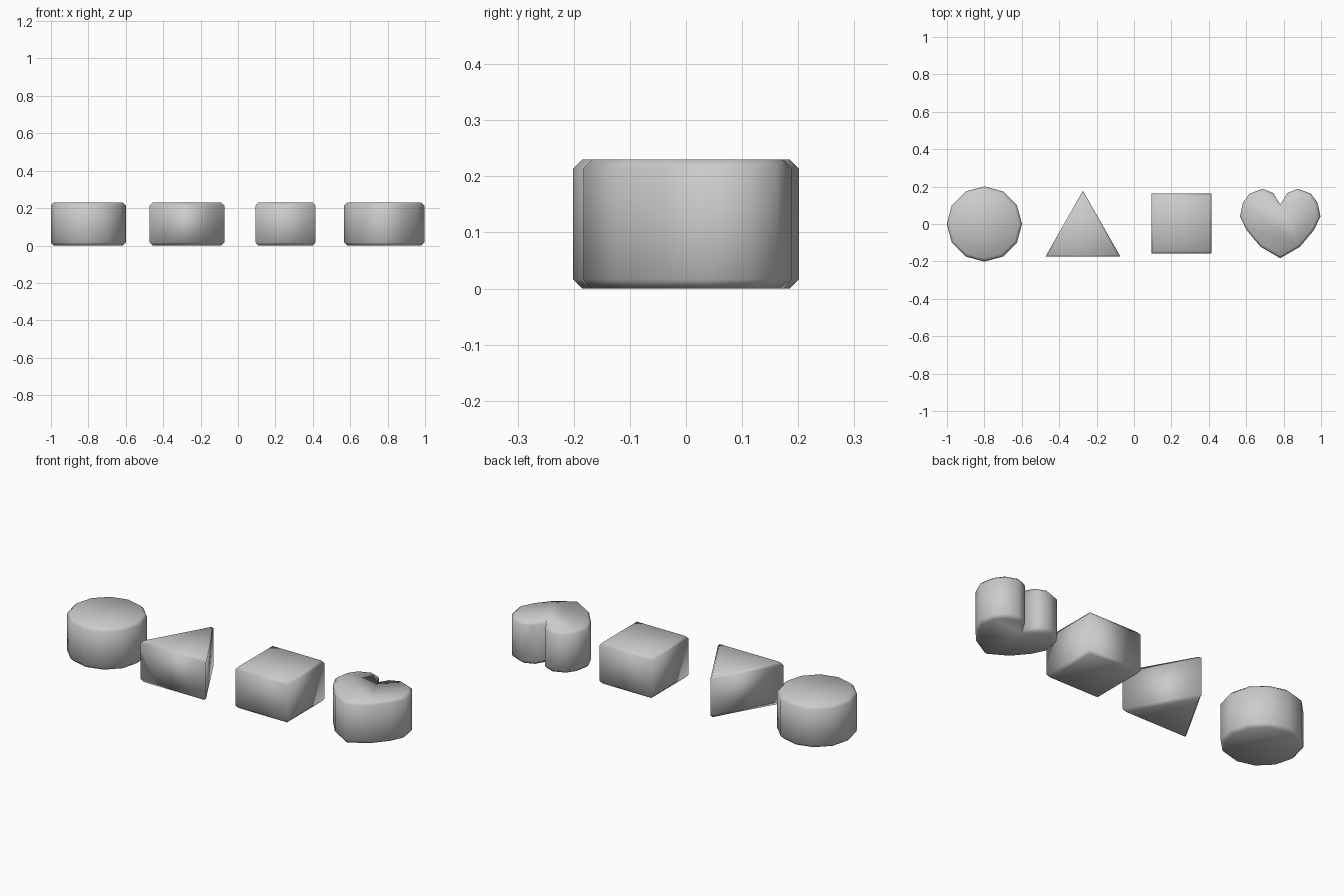
import bpy, bmesh
from math import cos, sin, pi

if "Cube" in bpy.data.objects:
    bpy.data.objects.remove(bpy.data.objects["Cube"])

HEIGHT = 0.23
BEVEL_Z = 0.016
CAP_SCALE = 0.92


def block(name, outline, centre, pivot=(0, 0)):
    """Prism from a counter-clockwise outline, with chamfered cap edges."""
    bm = bmesh.new()
    levels = [(0, CAP_SCALE), (BEVEL_Z, 1),
              (HEIGHT - BEVEL_Z, 1), (HEIGHT, CAP_SCALE)]
    rings = [[bm.verts.new((pivot[0] + (x - pivot[0]) * s,
                            pivot[1] + (y - pivot[1]) * s, z))
              for x, y in outline] for z, s in levels]
    n = len(outline)
    for low, high in zip(rings, rings[1:]):
        for i in range(n):
            j = (i + 1) % n
            bm.faces.new((low[i], low[j], high[j], high[i]))
    bm.faces.new(rings[0][::-1])
    bm.faces.new(rings[-1])
    for f in bm.faces:
        f.smooth = True
    mesh = bpy.data.meshes.new(name)
    bm.to_mesh(mesh)
    bm.free()
    obj = bpy.data.objects.new(name, mesh)
    obj.location = (*centre, 0)
    bpy.context.collection.objects.link(obj)
    return obj


# Twelve-sided round block
circle = [(0.201 * cos(i * pi / 6), 0.201 * sin(i * pi / 6)) for i in range(12)]
block("round_block", circle, (-0.8, 0))

# Triangular block
block("triangle_block", [(-0.2, -0.174), (0.2, -0.174), (0, 0.178)],
      (-0.273, 0), (0, -0.057))

# Square block
h = 0.16
block("square_block", [(-h, -h), (h, -h), (h, h), (-h, h)], (0.254, 0.002))

# Heart block: right half of the outline, mirrored to the left
half = [(0.105, -0.122), (0.18, -0.033), (0.215, 0.04), (0.2, 0.113),
        (0.165, 0.162), (0.095, 0.188), (0.037, 0.165)]
heart = [(0, -0.183)] + half + [(0, 0.104)] + [(-x, y) for x, y in half[::-1]]
block("heart_block", heart, (0.782, 0), (0, 0.01))
